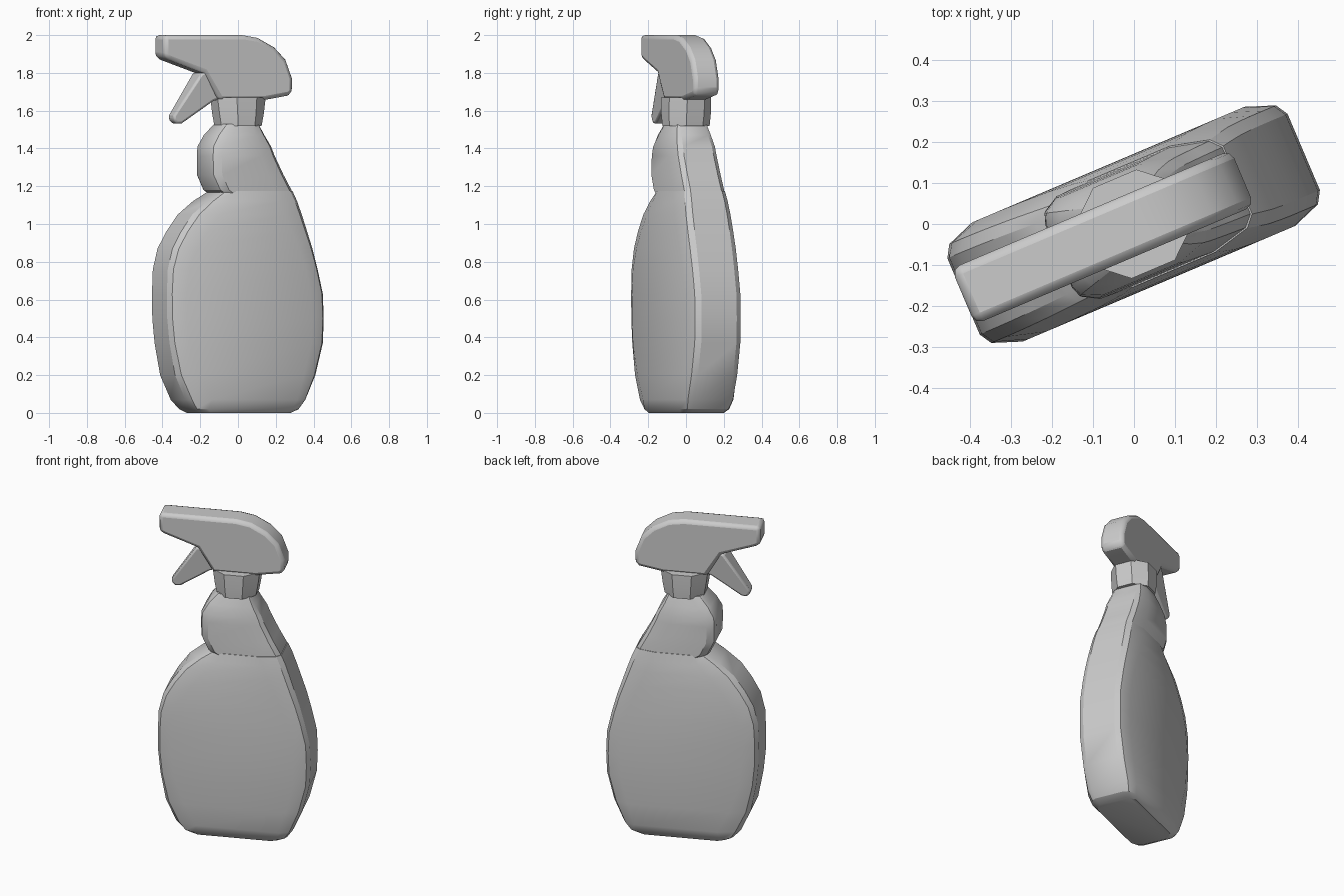
import bpy, bmesh, math

if "Cube" in bpy.data.objects:
    bpy.data.objects.remove(bpy.data.objects["Cube"], do_unlink=True)

TURN = math.radians(23)  # the whole bottle stands turned about z

grey = bpy.data.materials.new("plain grey")
grey.use_nodes = True
grey.diffuse_color = (0.6, 0.6, 0.6, 1)
grey.node_tree.nodes["Principled BSDF"].inputs["Base Color"].default_value = (0.6, 0.6, 0.6, 1)


def finish(name, bm, bevel=0.0, segments=2):
    """Turn a bmesh into a finished, turned object."""
    bmesh.ops.recalc_face_normals(bm, faces=bm.faces)
    mesh = bpy.data.meshes.new(name)
    bm.to_mesh(mesh)
    bm.free()
    mesh.materials.append(grey)
    obj = bpy.data.objects.new(name, mesh)
    bpy.context.collection.objects.link(obj)
    obj.rotation_euler.z = TURN
    bpy.ops.object.select_all(action="DESELECT")
    obj.select_set(True)
    bpy.context.view_layer.objects.active = obj
    if bevel:
        mod = obj.modifiers.new("soft edges", "BEVEL")
        mod.width, mod.segments = bevel, segments
        mod.limit_method = "ANGLE"
        mod.angle_limit = math.radians(40)
    bpy.ops.object.shade_smooth_by_angle(angle=math.radians(28))
    return obj


def loft(name, rings):
    """Skin a stack of closed rings and cap both ends."""
    bm = bmesh.new()
    loops = [[bm.verts.new(p) for p in ring] for ring in rings]
    for low, high in zip(loops, loops[1:]):
        for i in range(len(low)):
            j = (i + 1) % len(low)
            bm.faces.new((low[i], low[j], high[j], high[i]))
    bm.faces.new(loops[0])
    bm.faces.new(loops[-1])
    return finish(name, bm)


def slab(name, profile, half, bevel):
    """Side profile extruded across the thickness; half(x, z) is the half width."""
    bm = bmesh.new()
    sides = [[bm.verts.new((x, s * half(x, z), z)) for x, z in profile] for s in (-1, 1)]
    for i in range(len(profile)):
        j = (i + 1) % len(profile)
        bm.faces.new((sides[0][i], sides[0][j], sides[1][j], sides[1][i]))
    for side in sides:
        bm.faces.new(side)
    return finish(name, bm, bevel)


def bottle_ring(z, left, right, t, inset_left, inset_right):
    """Flat oval section with chamfered ends."""
    half = [(right, 0.64 * t), (right - 0.2 * inset_right, 0.83 * t), (right - inset_right, t),
            (left + inset_left, t), (left + 0.2 * inset_left, 0.83 * t), (left, 0.64 * t)]
    return [(x, y, z) for x, y in half] + [(x, -y, z) for x, y in reversed(half)]


# Body: height, left, right, half thickness, chamfer left and right
body = [
    (0.0, -0.26, 0.27, 0.125, 0.05, 0.05),
    (0.02, -0.30, 0.31, 0.142, 0.07, 0.06),
    (0.07, -0.345, 0.345, 0.156, 0.13, 0.07),
    (0.20, -0.405, 0.402, 0.158, 0.12, 0.09),
    (0.37, -0.437, 0.445, 0.158, 0.09, 0.09),
    (0.50, -0.45, 0.45, 0.158, 0.09, 0.09),
    (0.63, -0.452, 0.445, 0.158, 0.09, 0.09),
    (0.76, -0.447, 0.415, 0.158, 0.10, 0.09),
    (0.87, -0.42, 0.385, 0.158, 0.12, 0.10),
    (0.96, -0.37, 0.355, 0.157, 0.13, 0.11),
    (1.05, -0.305, 0.325, 0.154, 0.14, 0.12),
    (1.12, -0.22, 0.30, 0.148, 0.12, 0.12),
    (1.175, -0.13, 0.275, 0.141, 0.07, 0.12),
]
loft("bottle_body", [bottle_ring(*row) for row in body])

# Grip above the body, with the finger notch below it
grip = [
    (1.16, -0.13, 0.275, 0.138, 0.05, 0.12),
    (1.18, -0.16, 0.27, 0.138, 0.05, 0.12),
    (1.26, -0.198, 0.225, 0.136, 0.05, 0.11),
    (1.36, -0.20, 0.175, 0.133, 0.05, 0.10),
    (1.41, -0.198, 0.155, 0.130, 0.06, 0.09),
    (1.47, -0.165, 0.12, 0.118, 0.07, 0.07),
    (1.53, -0.11, 0.09, 0.10, 0.06, 0.05),
]
loft("bottle_grip", [bottle_ring(*row) for row in grip])


# Collar: eight-sided, slightly flared
def collar_ring(z, rx, ry):
    return [(rx * math.cos(a), ry * math.sin(a), z)
            for a in (math.tau * (i + 0.5) / 8 for i in range(8))]


loft("collar", [collar_ring(1.52, 0.125, 0.125), collar_ring(1.58, 0.137, 0.13),
                collar_ring(1.67, 0.15, 0.13)])

# Sprayer head
head = [(-0.453, 2.0), (-0.453, 1.885), (-0.42, 1.868), (-0.225, 1.80), (-0.135, 1.655),
        (0.12, 1.655), (0.265, 1.68), (0.288, 1.70), (0.288, 1.77), (0.25, 1.87),
        (0.185, 1.935), (0.09, 1.985), (0.0, 2.0)]
slab("sprayer_head", head, lambda x, z: 0.074, 0.022)

# Trigger: narrows towards its tip
trigger = [(-0.15, 1.81), (-0.235, 1.80), (-0.385, 1.575), (-0.385, 1.55), (-0.365, 1.53),
           (-0.335, 1.532), (-0.16, 1.65), (-0.10, 1.67)]
slab("trigger", trigger, lambda x, z: 0.035 + 0.11 * (z - 1.53), 0.012)
